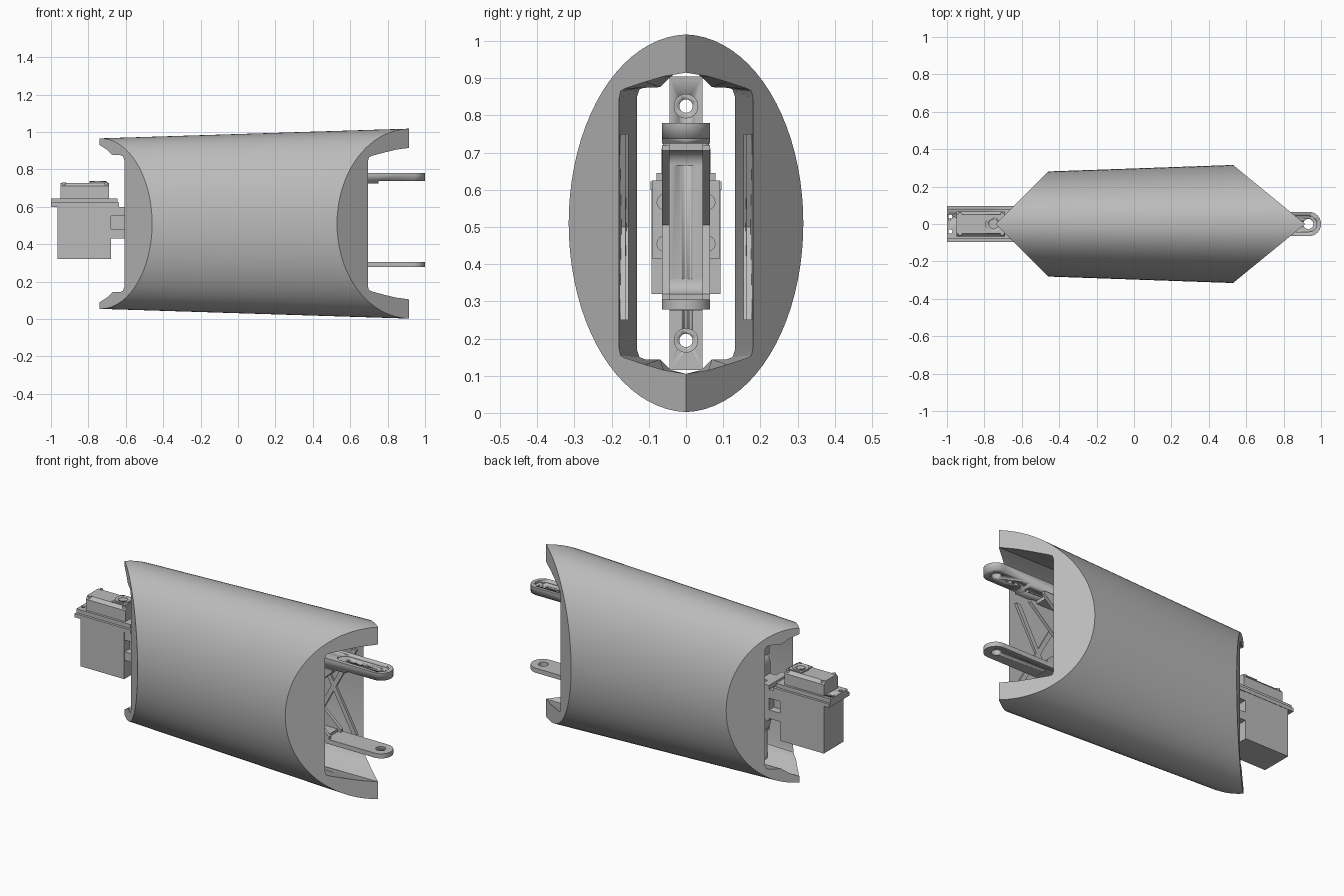
import bpy
import bmesh
from math import cos, sin, pi, radians
from mathutils import Vector

cube = bpy.data.objects.get("Cube")
if cube:
    bpy.data.objects.remove(cube, do_unlink=True)

GREY = (0.5, 0.5, 0.5, 1)
mat = bpy.data.materials.new("plain grey")
mat.use_nodes = True
mat.diffuse_color = GREY
mat.node_tree.nodes["Principled BSDF"].inputs["Base Color"].default_value = GREY

MID = 0.51  # height of the long axis


def finish(name, bm, angle=30):
    bmesh.ops.recalc_face_normals(bm, faces=bm.faces[:])
    mesh = bpy.data.meshes.new(name)
    bm.to_mesh(mesh)
    bm.free()
    mesh.materials.append(mat)
    obj = bpy.data.objects.new(name, mesh)
    bpy.context.collection.objects.link(obj)
    bpy.ops.object.select_all(action="DESELECT")
    obj.select_set(True)
    bpy.context.view_layer.objects.active = obj
    bpy.ops.object.shade_smooth_by_angle(angle=radians(angle))
    return obj


def prism(name, outline, axis, lo, hi):
    """Extrude a 2D outline along an axis; the outline uses the other two axes in order."""
    def place(p, d):
        co = list(p)
        co.insert("xyz".index(axis), d)
        return co
    bm = bmesh.new()
    a = [bm.verts.new(place(p, lo)) for p in outline]
    b = [bm.verts.new(place(p, hi)) for p in outline]
    bm.faces.new(a)
    bm.faces.new(b)
    for i in range(len(a)):
        j = (i + 1) % len(a)
        bm.faces.new((a[i], a[j], b[j], b[i]))
    return finish(name, bm)


def box(name, x0, x1, y, z0, z1, yc=0):
    return prism(name, [(x0, yc - y), (x1, yc - y), (x1, yc + y), (x0, yc + y)], "z", z0, z1)


def arc(cx, cy, r, a0, a1, n=8):
    return [(cx + r * cos(a0 + (a1 - a0) * i / n), cy + r * sin(a0 + (a1 - a0) * i / n))
            for i in range(n + 1)]


def disc(name, axis, c, r, lo, hi):
    return prism(name, arc(c[0], c[1], r, 0, 2 * pi, 32)[:-1], axis, lo, hi)


def cut(obj, cutter):
    mod = obj.modifiers.new("cut", "BOOLEAN")
    mod.operation = "DIFFERENCE"
    mod.solver = "EXACT"
    mod.object = cutter
    bpy.context.view_layer.objects.active = obj
    bpy.ops.object.modifier_apply(modifier=mod.name)
    bpy.data.objects.remove(cutter, do_unlink=True)


def slot(x0, x1, r):
    """Rounded slot outline along x."""
    return arc(x1, 0, r, -pi / 2, pi / 2, 12) + arc(x0, 0, r, pi / 2, 3 * pi / 2, 12)


# Outer shell: tapered elliptical sleeve with wedge-shaped ends and a hollow core
LEFT, RIGHT, RSLOPE = -0.74, 0.915, 1.222


def outer_half(end):
    pts = []
    for i in range(41):
        t = pi * i / 40
        base, k = 0.297 * sin(t), 0.035 * sin(t)
        if end == "left":
            x = (LEFT + base) / (1 - k)
        else:
            x = (RIGHT - RSLOPE * base) / (1 + RSLOPE * k)
        pts.append(Vector((x, base + k * x, MID + (0.479 + 0.0315 * x) * cos(t))))
    return pts


def inner_half(end):
    if end == "left":
        top = [(0, 0.42), (0.04, 0.395), (0.07, 0.366), (0.11, 0.366), (0.125, 0.36), (0.132, 0.34)]
    else:
        top = [(0, 0.405), (0.06, 0.395), (0.11, 0.38), (0.165, 0.362), (0.176, 0.355), (0.18, 0.335)]
    prof = top + [(y, -z) for y, z in reversed(top)]
    return [Vector((LEFT + y if end == "left" else RIGHT - RSLOPE * y, y, MID + z)) for y, z in prof]


bm = bmesh.new()
for side in (1, -1):
    def ring(pts):
        return [bm.verts.new((p.x, side * p.y, p.z)) for p in pts]
    ol, orr = ring(outer_half("left")), ring(outer_half("right"))
    il, ir = ring(inner_half("left")), ring(inner_half("right"))
    for a, b in ((ol, orr), (il, ir)):
        for i in range(len(a) - 1):
            bm.faces.new((a[i], a[i + 1], b[i + 1], b[i]))
    bm.faces.new(ol + il[::-1])
    bm.faces.new(orr + ir[::-1])
bmesh.ops.remove_doubles(bm, verts=bm.verts[:], dist=0.0005)
finish("outer_shell", bm)

# Crossed ribs on the inner side walls
for side in (1, -1):
    for x in (0.0, 0.36):
        for z0, z1 in ((0.25, 0.75), (0.75, 0.25)):
            y = 0.155 + 0.02 * x
            rib = [(x, z0), (x + 0.03, z0), (x + 0.3, z1), (x + 0.27, z1)]
            prism("wall_rib", rib, "y", side * y, side * (y + 0.015))

# Mounting bar across the core, with screw bosses at both ends
bar = box("mounting_bar", -0.5, -0.46, 0.045, 0.115, 0.905)
bosses = []
for z in (0.195, 0.825):
    boss = disc("screw_boss", "x", (0, z), 0.033, -0.47, -0.43)
    for part in (bar, boss):
        cut(part, disc("hole_cutter", "x", (0, z), 0.018, -0.6, -0.3))

# C-shaped yoke: curved strap, side gussets and two pivot arms
strap = [(0.62, 0.745)] + arc(-0.46, 0.685, 0.06, pi / 2, pi) + arc(-0.46, 0.335, 0.06, pi, 1.5 * pi)
strap += [(0.62, 0.275), (0.62, 0.32)]
strap += arc(-0.42, 0.36, 0.04, 1.5 * pi, pi) + arc(-0.42, 0.665, 0.04, pi, pi / 2) + [(0.62, 0.705)]
prism("yoke_strap", strap, "y", -0.045, 0.045)
for side in (1, -1):
    gusset = [(0.66, 0.72), (0.66, 0.705), (0.43, 0.505), (0.64, 0.32), (0.64, 0.305),
              (-0.46, 0.305), (-0.46, 0.72)]
    prism("yoke_gusset", gusset, "y", side * 0.045, side * 0.065)


def arm_outline(r):
    return [(-0.5, -r), (0.935, -r)] + arc(0.935, 0, r, -pi / 2, pi / 2, 16)[1:] + [(-0.5, r)]


upper = prism("upper_arm", arm_outline(0.065), "z", 0.725, 0.78)
cut(upper, box("step_cutter", 0.75, 1.1, 0.2, 0.6, 0.737))
cut(upper, prism("recess_cutter", slot(0.7, 0.935, 0.042), "z", 0.768, 0.9))
lower = prism("lower_arm", arm_outline(0.065), "z", 0.278, 0.305)
for arm in (upper, lower):
    cut(arm, disc("hole_cutter", "z", (0.932, 0), 0.027, 0.1, 1))
for i in range(4):
    cut(upper, disc("hole_cutter", "z", (0.72 + 0.04 * i, 0), 0.01, 0.6, 1))

# Motor: case, flange with screw slots, stepped top and output ring
box("motor_case", -0.965, -0.678, 0.093, 0.32, 0.6)
flange = box("motor_flange", -1.0, -0.635, 0.095, 0.6, 0.622)
tray = box("motor_tray", -1.0, -0.645, 0.08, 0.622, 0.645)
for part in (flange, tray):
    for y in (-0.04, 0.04):
        cut(part, disc("hole_cutter", "z", (-0.982, y), 0.011, 0.5, 0.7))
cap = [(-0.066, 0.645), (0.066, 0.645), (0.066, 0.71), (0.05, 0.728), (-0.05, 0.728), (-0.066, 0.71)]
prism("motor_cap", cap, "x", -0.948, -0.69)
box("cap_plate", -0.79, -0.7, 0.05, 0.728, 0.734)
ring = disc("output_ring", "z", (-0.75, 0), 0.045, 0.728, 0.738)
cut(ring, disc("hole_cutter", "z", (-0.75, 0), 0.026, 0.7, 0.8))
for x in (-0.93, -0.705):
    for y in (-0.052, 0.052):
        disc("cap_screw", "z", (x, y), 0.01, 0.7, 0.73)

# Motor mount: two blocks and a web to the bar, with screws
for z0, z1 in ((0.43, 0.48), (0.55, 0.6)):
    box("mount_block", -0.68, -0.6, 0.09, z0, z1)
box("mount_web", -0.68, -0.6, 0.045, 0.48, 0.55)
box("mount_plate", -0.605, -0.56, 0.092, 0.415, 0.625)
box("mount_neck", -0.56, -0.49, 0.04, 0.415, 0.625)
for y in (-0.057, 0.057):
    for z in (0.455, 0.567):
        disc("mount_screw", "x", (y, z), 0.022, -0.57, -0.55)
